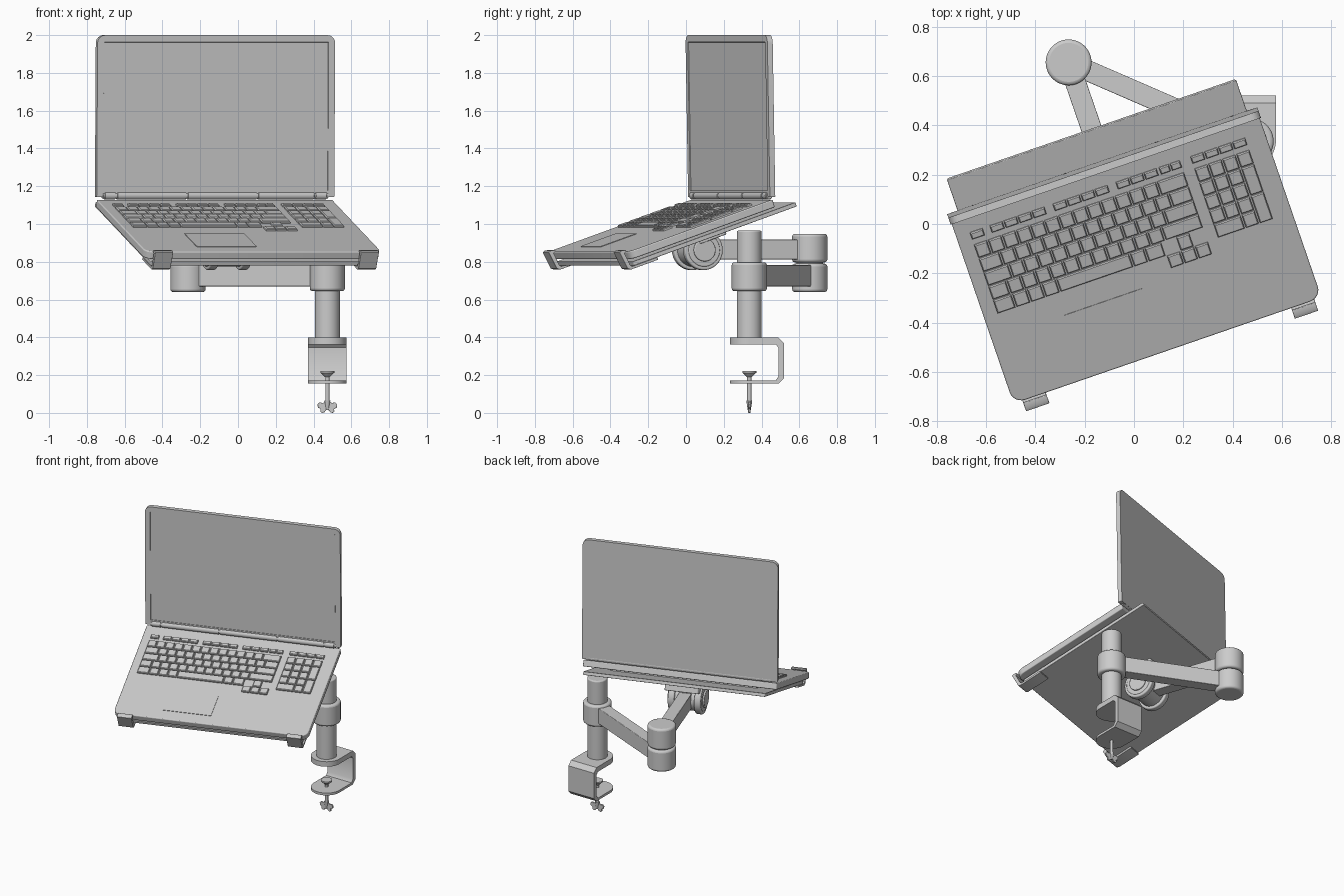
import bpy, bmesh
from math import radians, cos, sin, pi, atan2
from mathutils import Matrix, Vector

if "Cube" in bpy.data.objects:
    bpy.data.objects.remove(bpy.data.objects["Cube"])

T = Matrix.Translation
def R(deg, axis):
    return Matrix.Rotation(radians(deg), 4, axis)

HINGE = T((-0.125, 0.245, 1.13)) @ R(19, 'Z')
DECK = HINGE @ R(19, 'X')      # tilted frame: x along hinge, y to the back
LID = HINGE @ R(1, 'X')        # nearly upright screen frame


def finish(name, bm, mat=Matrix(), bevel=0, smooth=True):
    bmesh.ops.recalc_face_normals(bm, faces=bm.faces[:])
    me = bpy.data.meshes.new(name)
    bm.to_mesh(me)
    bm.free()
    ob = bpy.data.objects.new(name, me)
    bpy.context.collection.objects.link(ob)
    ob.matrix_world = mat
    if bevel:
        m = ob.modifiers.new("bevel", 'BEVEL')
        m.width, m.segments = bevel, 3
        m.limit_method, m.angle_limit = 'ANGLE', radians(50)
    if smooth:
        bpy.ops.object.select_all(action='DESELECT')
        ob.select_set(True)
        bpy.context.view_layer.objects.active = ob
        bpy.ops.object.shade_smooth_by_angle(angle=radians(35))
    return ob


def prism_bm(pts, z0, z1):
    bm = bmesh.new()
    f = bm.faces.new([bm.verts.new((x, y, z0)) for x, y in pts])
    up = bmesh.ops.extrude_face_region(bm, geom=[f])['geom']
    bmesh.ops.translate(bm, vec=(0, 0, z1 - z0),
                        verts=[v for v in up if isinstance(v, bmesh.types.BMVert)])
    return bm


def prism(name, pts, z0, z1, mat=Matrix(), bevel=0):
    return finish(name, prism_bm(pts, z0, z1), mat, bevel)


def rounded(x0, x1, y0, y1, radii):
    """Rectangle outline; radii for corners (x0y0, x1y0, x1y1, x0y1)."""
    pts = []
    corners = [(x0, y0, 1, 1), (x1, y0, -1, 1), (x1, y1, -1, -1), (x0, y1, 1, -1)]
    for i, ((x, y, sx, sy), r) in enumerate(zip(corners, radii)):
        if r == 0:
            pts.append((x, y))
            continue
        for k in range(7):
            a = pi + i * pi / 2 + k * pi / 12
            pts.append((x + sx * r + r * cos(a), y + sy * r + r * sin(a)))
    return pts


def cyl(name, r, z0, z1, mat=Matrix(), r2=None, bevel=0, seg=48):
    bm = bmesh.new()
    bmesh.ops.create_cone(bm, cap_ends=True, segments=seg, radius1=r,
                          radius2=r if r2 is None else r2, depth=z1 - z0,
                          matrix=T((0, 0, (z0 + z1) / 2)))
    return finish(name, bm, mat, bevel)


# laptop base and tray
prism("laptop_base", rounded(-.66, .66, -.85, 0, (.05, .05, .01, .01)), -.043, 0, DECK, .006)
prism("tray", rounded(-.62, .62, -.835, .13, (.01,) * 4), -.083, -.06, DECK, .003)
prism("tray_spacer", rounded(-.5, .5, -.75, -.1, (.02,) * 4), -.062, -.041, DECK)
prism("touchpad", rounded(-.35, -.015, -.77, -.56, (.005,) * 4), -.002, .003, DECK)

# front clips: hooked strips bent up around the front edge
hook = [(-.70, -.096), (-.862, -.096), (-.878, -.085), (-.893, .012), (-.878, .016),
        (-.856, .012), (-.854, .004), (-.868, -.002), (-.858, -.072), (-.85, -.082), (-.70, -.082)]
turn = Matrix(((0, 0, 1, 0), (1, 0, 0, 0), (0, 1, 0, 0), (0, 0, 0, 1)))  # profile in y-z
for side, u in (("left", -.572), ("right", .58)):
    prism(side + "_clip", hook, -.05, .05, DECK @ T((u, 0, 0)) @ turn, .002)

# keyboard: list of (u0, u1, v0, v1)
keys = []
def row(u0, u1, vt, vb, widths):
    s = (u1 - u0) / sum(widths)
    u = u0
    for w in widths:
        keys.append((u, u + w * s, vb, vt))
        u += w * s

P = .063
V = [-.145 - P * i for i in range(6)]
L, E = -.605, .3
for u0, n in ((L, 1), (-.52, 4), (-.25, 4), (.02, 3)):
    row(u0, u0 + .06 * n if n > 1 else u0 + .06, -.09, -.125, [1] * n)
row(.205, E, -.09, -.125, [1, 1])
row(L, E, V[0], V[1], [1] * 13 + [2])
row(L, E, V[1], V[2], [1.5] + [1] * 12 + [1.5])
row(L, E, V[2], V[3], [1.8] + [1] * 11 + [2.2])
row(L, E, V[3], V[4], [1.3] + [1] * 11 + [2.7])
row(L, .12, V[4], V[5], [1.3, 1, 1, 1, 5, 1, 1.2])
row(.18, .24, V[4], V[5], [1])
row(.12, .3, V[5], V[5] - .058, [1, 1, 1])
N0, N1 = .34, .58
row(N0, N1, -.09, -.125, [1] * 4)
row(N0, N1, V[0], V[1], [1] * 4)
for i in (1, 2, 3):
    row(N0, N1 - .06, V[i], V[i + 1], [1] * 3)
row(N0, N1 - .06, V[4], V[5], [2, 1])
keys += [(N1 - .06, N1, V[3], V[1]), (N1 - .06, N1, V[5], V[3])]

bm = bmesh.new()
for u0, u1, v0, v1 in keys:
    rings = []
    for g, z in ((.003, -.002), (.003, .008), (.007, .013)):
        rings.append([bm.verts.new(p) for p in ((u0 + g, v0 + g, z), (u1 - g, v0 + g, z),
                                                (u1 - g, v1 - g, z), (u0 + g, v1 - g, z))])
    for a, b in zip(rings, rings[1:]):
        for k in range(4):
            bm.faces.new((a[k], a[k - 1], b[k - 1], b[k]))
    bm.faces.new(rings[0])
    bm.faces.new(rings[-1])
finish("keyboard_keys", bm, DECK, smooth=False)

# screen lid with recessed display
bm = prism_bm(rounded(-.665, .665, .012, .87, (.005, .005, .042, .042)), -.012, .018)
bm.normal_update()
front = max(bm.faces, key=lambda f: f.calc_center_median().z)
bmesh.ops.recalc_face_normals(bm, faces=bm.faces[:])
bmesh.ops.inset_region(bm, faces=[front], thickness=.036)
bmesh.ops.inset_region(bm, faces=[front], thickness=.002, depth=-.004)
finish("screen_lid", bm, LID @ R(90, 'X'))

# hinge barrel in segments
ALONG = R(90, 'Y')
cyl("hinge_pin", .016, -.63, .63, LID @ T((0, -.008, .02)) @ ALONG, seg=24)
for i, (a, b) in enumerate(((-.62, -.56), (-.55, -.165), (-.155, .23), (.24, .55), (.56, .62))):
    cyl(f"hinge_barrel_{i}", .021, a, b, LID @ T((0, -.008, .02)) @ ALONG, bevel=.002, seg=24)

# pole and lower joint
POLE, ELBOW = Vector((.473, .335, 0)), Vector((-.265, .655, 0))
HEAD = Vector((-.06, .06, .862))
cyl("pole", .066, .38, .965, T(POLE), bevel=.008)
cyl("pole_collar", .093, .645, .797, T(POLE), bevel=.014)
cyl("elbow_lower", .093, .64, .79, T(ELBOW), bevel=.014)
cyl("elbow_pin", .07, .78, .81, T(ELBOW))
cyl("elbow_upper", .093, .797, .948, T(ELBOW), bevel=.014)


def arm(name, a, b, z0, z1, w):
    d = b - a
    n = Vector((d.x, d.y, 0)).length
    ang = atan2(d.y, d.x)
    m = T((a.x, a.y, 0)) @ Matrix.Rotation(ang, 4, 'Z')
    prism(name, [(0, -w), (n, -w), (n, w), (0, w)], z0, z1, m, .004)

arm("lower_arm", POLE, ELBOW, .67, .782, .042)
arm("upper_arm", ELBOW, HEAD, .812, .917, .042)

# tilt head under the tray
TILT = T(HEAD) @ R(19, 'Z') @ ALONG
cyl("tilt_drum", .088, -.115, .115, TILT, bevel=.006)
for s, z in (("left", -.09), ("right", .09)):
    cyl(s + "_tilt_disc", .106, z - .022, z + .022, TILT, bevel=.008)
    cyl(s + "_tilt_cap", .06, z - .036, z + .036, TILT, bevel=.005)
prism("tray_mount", rounded(-.1, .13, -.29, -.13, (.01,) * 4), -.15, -.08, DECK, .004)

# desk clamp: C profile (y, z) with rounded plate ends
c = [(.335, .398), (.49, .398), (.52, .368), (.52, .185), (.49, .155), (.335, .155),
     (.335, .172), (.475, .172), (.49, .195), (.49, .345), (.475, .362), (.335, .362)]
prism("clamp_body", c, -.102, .102, T((POLE.x, 0, 0)) @ turn)
cyl("clamp_top_plate", .102, .362, .398, T(POLE))
cyl("clamp_bottom_plate", .102, .155, .172, T(POLE))

# clamp screw and wing grip
cyl("screw_shaft", .011, .05, .2, T(POLE), seg=24)
cyl("screw_pad_cone", .014, .19, .213, T(POLE), r2=.036, seg=32)
cyl("screw_pad", .037, .212, .222, T(POLE), seg=32)
cyl("wing_hub", .008, .015, .066, T(POLE), r2=.016, seg=24)
half = [(.012, .066), (.022, .052), (.042, .056), (.052, .045), (.05, .028),
        (.036, .022), (.037, .006), (.028, 0), (.014, .004), (.008, .014)]
wing = half + [(-x, z) for x, z in reversed(half)]
prism("wing_grip", wing, -.006, .006, T(POLE) @ R(90, 'X'), .002)
